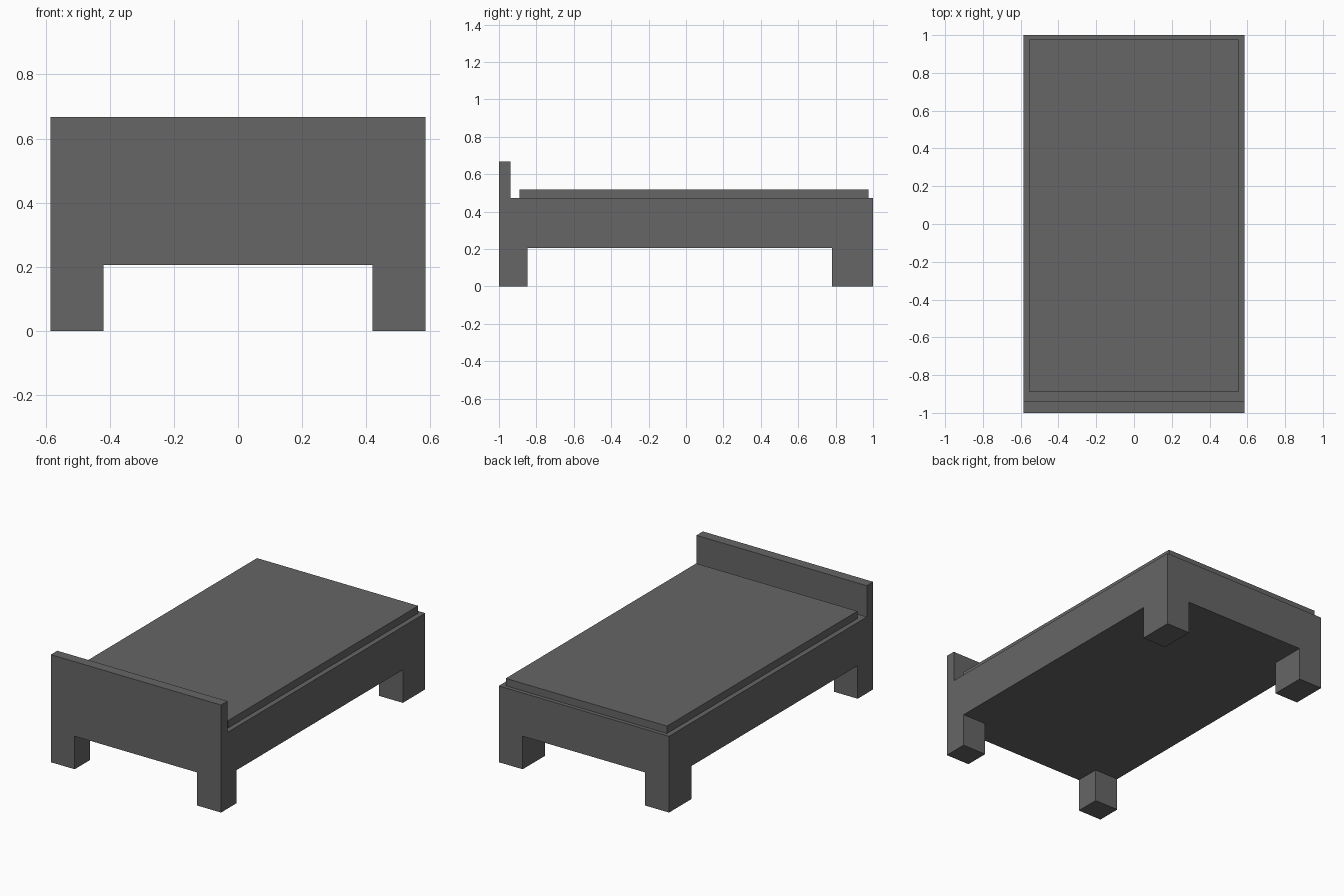
import bpy, bmesh
from mathutils import Vector

if "Cube" in bpy.data.objects:
    bpy.data.objects.remove(bpy.data.objects["Cube"])

HALF_W, LEG_X = 0.584, 0.42            # frame half width, inner leg edge
Z_UNDER, Z_RAIL, Z_HEAD = 0.205, 0.473, 0.667
Y_BOARD, Y_LEG_F, Y_LEG_B = -0.937, -0.848, 0.781

grey = bpy.data.materials.new("dark grey")
grey.diffuse_color = (0.133, 0.133, 0.133, 1)
grey.use_nodes = True
grey.node_tree.nodes["Principled BSDF"].inputs["Base Color"].default_value = grey.diffuse_color


def box(bm, lo, hi):
    lo, hi = Vector(lo), Vector(hi)
    for v in bmesh.ops.create_cube(bm, size=1)["verts"]:
        v.co = Vector([(a + b) / 2 + c * (b - a) for a, b, c in zip(lo, hi, v.co)])


def cut(bm, point, normal):
    bmesh.ops.bisect_plane(bm, geom=bm.verts[:] + bm.edges[:] + bm.faces[:],
                           plane_co=point, plane_no=normal)


def pull(bm, rule, dz):
    """Extrude the faces that match the rule vertically by dz."""
    bm.normal_update()
    faces = [f for f in bm.faces if rule(f.calc_center_median(), f.normal)]
    new = bmesh.ops.extrude_face_region(bm, geom=faces)["geom"]
    bmesh.ops.translate(bm, vec=(0, 0, dz),
                        verts=[g for g in new if isinstance(g, bmesh.types.BMVert)])
    old = [f for f in faces if f.is_valid]
    if old:
        bmesh.ops.delete(bm, geom=old, context='FACES')


def finish(bm, name):
    bmesh.ops.recalc_face_normals(bm, faces=bm.faces[:])
    mesh = bpy.data.meshes.new(name)
    bm.to_mesh(mesh)
    bm.free()
    mesh.materials.append(grey)
    bpy.context.collection.objects.link(bpy.data.objects.new(name, mesh))


# Bed frame: solid slab with legs pulled down and the headboard pulled up
bm = bmesh.new()
box(bm, (-HALF_W, -1, Z_UNDER), (HALF_W, 1, Z_RAIL))
for x in (-LEG_X, LEG_X):
    cut(bm, (x, 0, 0), (1, 0, 0))
for y in (Y_BOARD, Y_LEG_F, Y_LEG_B):
    cut(bm, (0, y, 0), (0, 1, 0))
pull(bm, lambda c, n: n.z < -0.9 and abs(c.x) > LEG_X
     and (c.y < Y_LEG_F or c.y > Y_LEG_B), -Z_UNDER)
pull(bm, lambda c, n: n.z > 0.9 and c.y < Y_BOARD, Z_HEAD - Z_RAIL)
finish(bm, "bed_frame")

# Mattress: thin slab resting on the frame
bm = bmesh.new()
box(bm, (-0.553, -0.89, Z_RAIL), (0.553, 0.976, 0.519))
finish(bm, "mattress")
